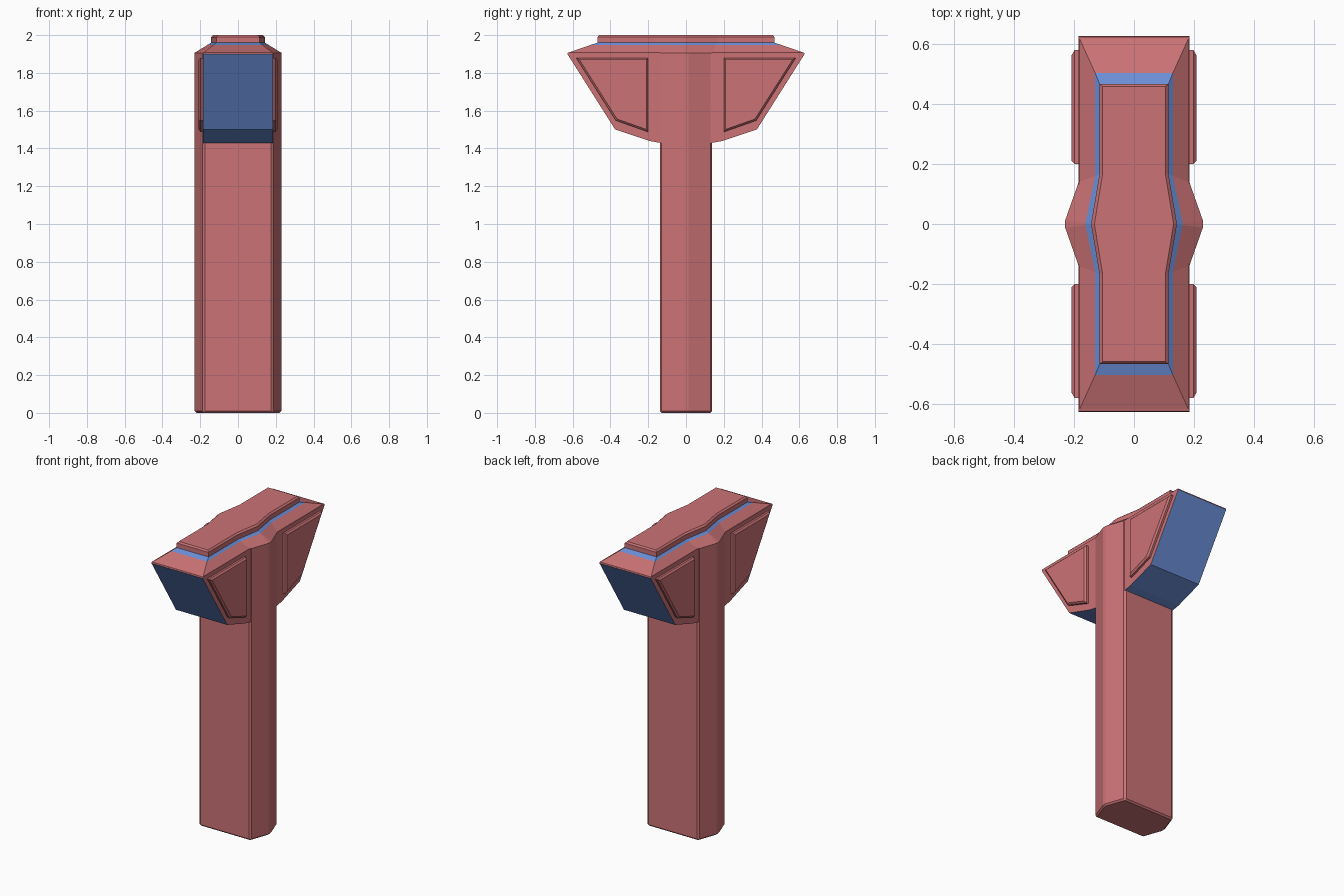
import bpy, bmesh

if "Cube" in bpy.data.objects:
    bpy.data.objects.remove(bpy.data.objects["Cube"])


def material(name, rgb):
    m = bpy.data.materials.new(name)
    m.diffuse_color = (*rgb, 1)
    m.use_nodes = True
    m.node_tree.nodes["Principled BSDF"].inputs["Base Color"].default_value = m.diffuse_color
    return m


RED = material("red", (0.60, 0.17, 0.18))
BLUE = material("blue", (0.15, 0.28, 0.70))


def loft(name, rings, mats=(RED,), blue_bands=(), cap_start=True, cap_end=True):
    """Skin a list of equal-length point rings."""
    bm = bmesh.new()
    vs = [[bm.verts.new(p) for p in r] for r in rings]
    n = len(vs[0])
    for k in range(len(vs) - 1):
        for i in range(n):
            j = (i + 1) % n
            f = bm.faces.new((vs[k][i], vs[k][j], vs[k + 1][j], vs[k + 1][i]))
            f.material_index = 1 if k in blue_bands else 0
    if cap_start:
        bm.faces.new(vs[0][::-1])
    if cap_end:
        bm.faces.new(vs[-1])
    bmesh.ops.recalc_face_normals(bm, faces=bm.faces[:])
    mesh = bpy.data.meshes.new(name)
    ob = bpy.data.objects.new(name, mesh)
    bpy.context.collection.objects.link(ob)
    for m in mats:
        mesh.materials.append(m)
    return ob, bm


def finish(ob, bm):
    bm.to_mesh(ob.data)
    bm.free()


def bevel(bm, edges, width):
    bmesh.ops.bevel(bm, geom=list(edges), offset=width, segments=1,
                    profile=0.5, affect='EDGES', clamp_overlap=True)


def outline(z, xe, xb, ye, yk, flat):
    """Long rectangle whose sides bulge out to xb in the middle."""
    right = [(xe, -ye), (xe, -yk), (xb, -flat), (xb, flat), (xe, yk), (xe, ye)]
    left = [(-x, -y) for x, y in right]
    return [(x, y, z) for x, y in right + left]


def hexagon(z):
    right = [(0.185, -0.138), (0.23, -0.012), (0.23, 0.012), (0.185, 0.138)]
    return [(x, y, z) for x, y in right + [(-x, -y) for x, y in right]]


# Column with ridged sides, running up through the head
ob, bm = loft("column", [hexagon(0), hexagon(1.906)], cap_end=False)
bevel(bm, [e for e in bm.edges if not e.is_boundary
           and e.calc_face_angle(0) > 0.7], 0.01)
finish(ob, bm)

# Flared head with blue ends and undersides
half = [(0.14, 1.43), (0.19, 1.439), (0.375, 1.5), (0.628, 1.9), (0.625, 1.908)]
profile = half + [(-y, z) for y, z in reversed(half)]
ob, bm = loft("head", [[(x, y, z) for y, z in profile] for x in (-0.185, 0.185)],
              mats=(RED, BLUE))
for f in bm.faces:
    if f.normal.z < -0.2:
        f.material_index = 1
finish(ob, bm)

# Sloped roof of the head, ending in a blue trim band
ob, bm = loft("roof", [outline(1.906, 0.185, 0.23, 0.626, 0.14, 0.012),
                       outline(1.948, 0.13, 0.162, 0.505, 0.16, 0.004),
                       outline(1.96, 0.115, 0.143, 0.468, 0.168, 0.002)],
              mats=(RED, BLUE), blue_bands=(1,), cap_start=False)
finish(ob, bm)

# Raised top plate
ob, bm = loft("top_plate", [outline(1.955, 0.115, 0.143, 0.468, 0.168, 0.002),
                            outline(1.99, 0.115, 0.143, 0.468, 0.168, 0.002),
                            outline(2.0, 0.105, 0.132, 0.46, 0.165, 0.002)])
finish(ob, bm)

# Raised side panels, four in all
panel = [(0.2, 1.88), (0.582, 1.88), (0.372, 1.548), (0.2, 1.487)]
inner = [(0.21, 1.87), (0.564, 1.87), (0.365, 1.556), (0.21, 1.501)]
for sx, side in ((1, "right"), (-1, "left")):
    for sy, end in ((1, "back"), (-1, "front")):
        rings = [[(sx * x, sy * y, z) for y, z in shape]
                 for x, shape in ((0.17, panel), (0.198, panel), (0.208, inner))]
        ob, bm = loft(f"panel_{end}_{side}", rings)
        finish(ob, bm)
